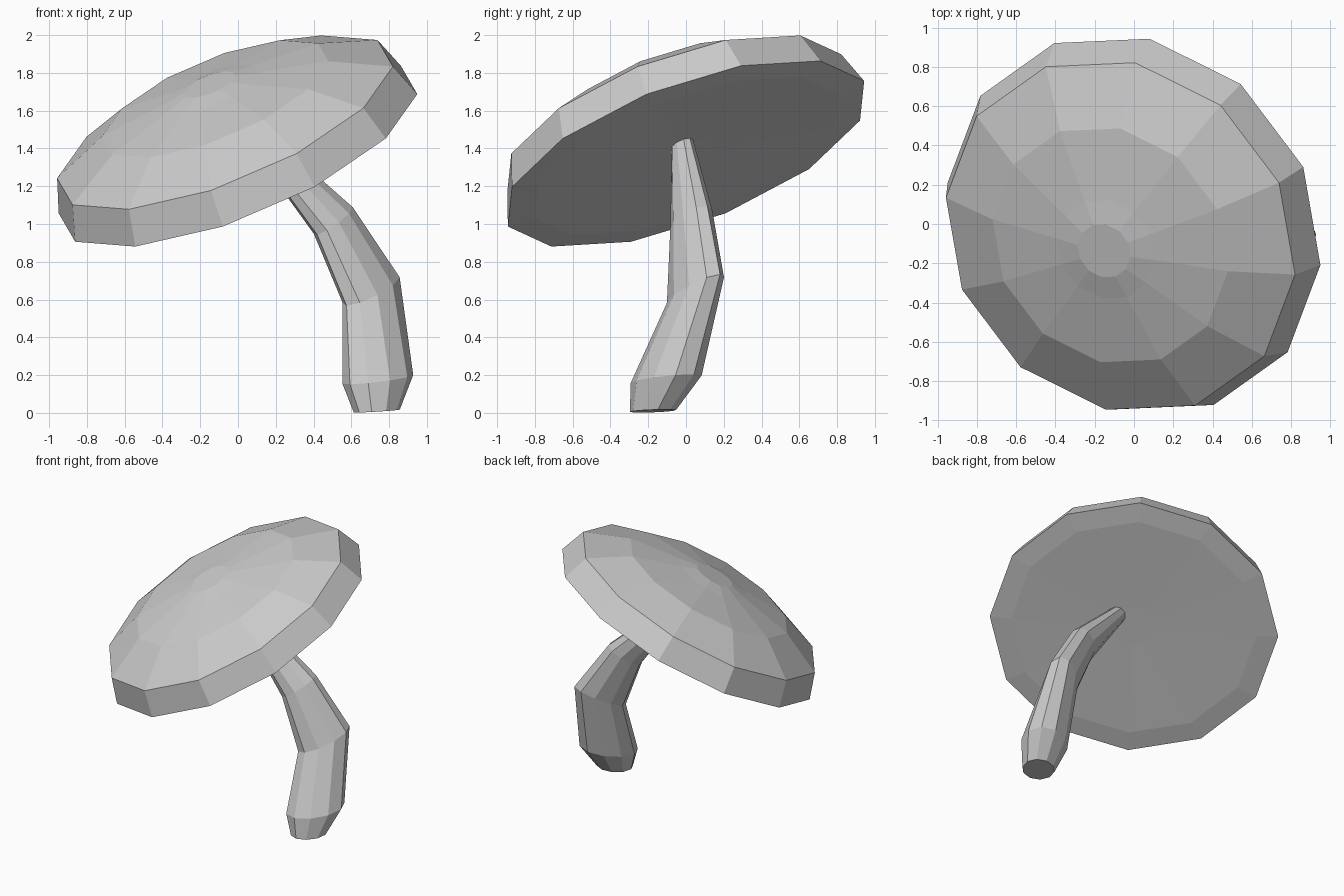
import bpy, bmesh, math
from mathutils import Vector

if "Cube" in bpy.data.objects:
    bpy.data.objects.remove(bpy.data.objects["Cube"])


def skin_rings(name, rings):
    """Join equal-sized vertex rings with quads and close both ends."""
    bm = bmesh.new()
    loops = [[bm.verts.new(p) for p in ring] for ring in rings]
    n = len(loops[0])
    for a, b in zip(loops, loops[1:]):
        for i in range(n):
            j = (i + 1) % n
            bm.faces.new((a[i], a[j], b[j], b[i]))
    bm.faces.new(loops[0][::-1])
    bm.faces.new(loops[-1])
    bmesh.ops.recalc_face_normals(bm, faces=bm.faces)
    mesh = bpy.data.meshes.new(name)
    bm.to_mesh(mesh)
    bm.free()
    obj = bpy.data.objects.new(name, mesh)
    bpy.context.collection.objects.link(obj)
    return obj


def ring(center, normal, toward, rx, ry, sides):
    """Polygon around normal, first corner pointing toward a direction."""
    n = Vector(normal).normalized()
    u = Vector(toward)
    u = (u - n * u.dot(n)).normalized()
    v = n.cross(u)
    pts = []
    for i in range(sides):
        a = 2 * math.pi * i / sides
        pts.append(Vector(center) + u * rx * math.cos(a) + v * ry * math.sin(a))
    return pts


# Cap: tilted 12-sided dome with a short rim and nearly flat underside
axis = Vector((-0.362, -0.326, 0.873)).normalized()
base = Vector((0, 0, 1.372))
cap_profile = [(0.155, 0.0), (0.87, -0.012), (1.022, 0.0), (0.957, 0.19),
               (0.645, 0.333), (0.27, 0.395), (0.145, 0.42)]  # radius, height
skin_rings("mushroom_cap", [
    ring(base + axis * h, axis, (0.86, 0.29, 0.465), r, r, 12)
    for r, h in cap_profile])

# Stem: bent, tapering 10-sided tube, wider along the diagonal it bends in
# centre, slope in x and y, radius along and across the diagonal
stem_sections = [
    ((0.735, -0.175, 0.01), (0.06, 0.03), 0.13, 0.115),
    ((0.74, -0.105, 0.178), (0.10, 0.08), 0.21, 0.165),
    ((0.705, 0.05, 0.65), (0.32, 0.32), 0.202, 0.11),
    ((0.505, 0.028, 1.018), (0.60, 0.28), 0.142, 0.095),
    ((0.13, -0.02, 1.43), (0.80, 0.30), 0.065, 0.055),
]
skin_rings("mushroom_stem", [
    ring(c, (-sx, -sy, 1), (1, 1, sx + sy), ra, rb, 10)
    for c, (sx, sy), ra, rb in stem_sections])
